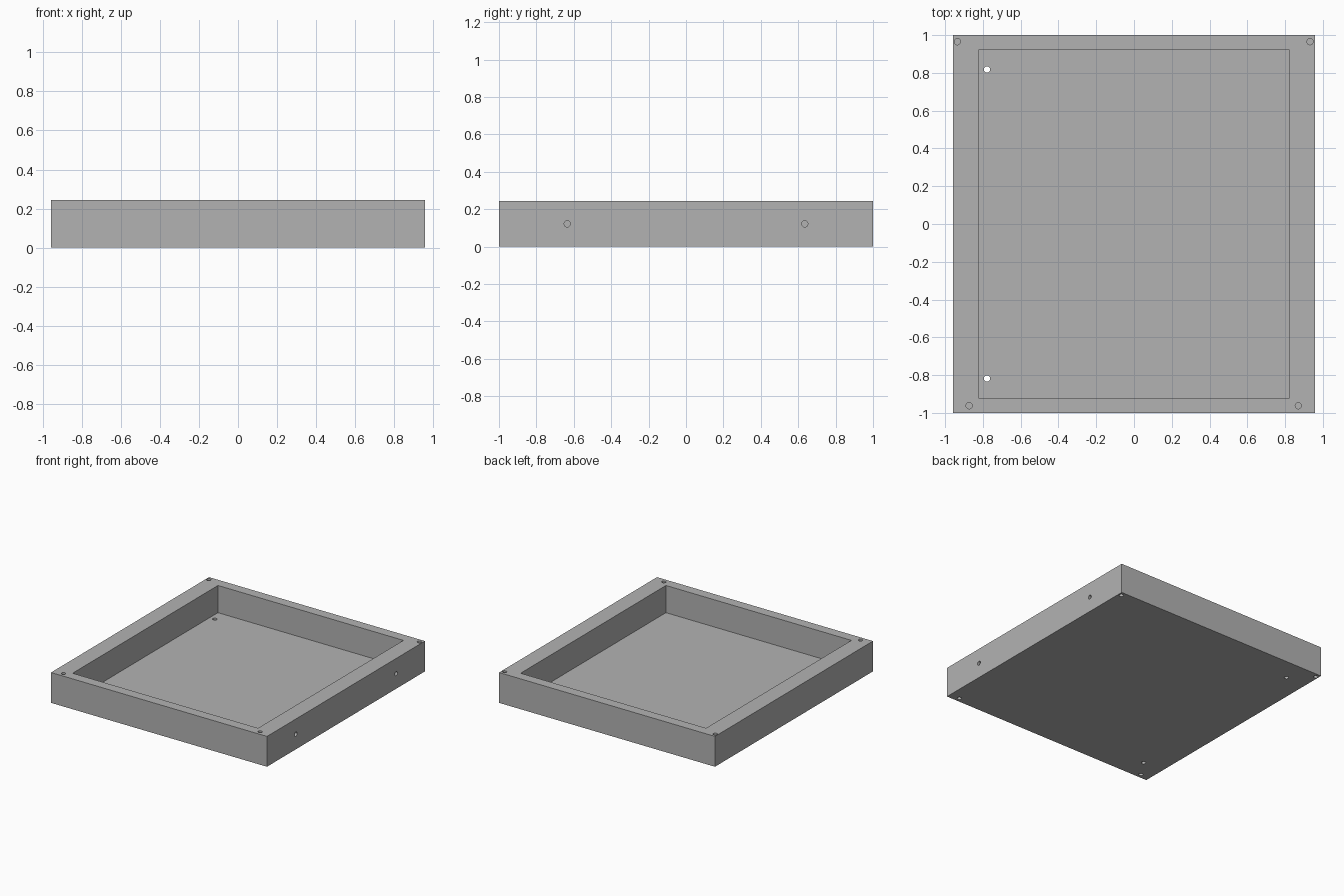
import bpy
import math
from mathutils import Matrix, Vector

if "Cube" in bpy.data.objects:
    bpy.data.objects.remove(bpy.data.objects["Cube"], do_unlink=True)

WIDTH, LENGTH, HEIGHT = 1.914, 2.0, 0.243
FLOOR = 0.025
HOLE_RADIUS = 0.0165
POCKET = 0.06

grey = bpy.data.materials.new("plain grey")
grey.use_nodes = True
colour = (0.45, 0.45, 0.45, 1)
grey.diffuse_color = colour
grey.node_tree.nodes["Principled BSDF"].inputs["Base Color"].default_value = colour


def box(name, size, bottom):
    bpy.ops.mesh.primitive_cube_add(size=1, location=(0, 0, bottom + size[2] / 2))
    obj = bpy.context.object
    obj.name = name
    obj.data.transform(Matrix.Diagonal((*size, 1)))
    obj.data.materials.append(grey)
    return obj


def cut(target, cutter):
    cutter.hide_render = True
    mod = target.modifiers.new(cutter.name, "BOOLEAN")
    mod.operation = "DIFFERENCE"
    mod.solver = "EXACT"
    mod.object = cutter
    bpy.context.view_layer.objects.active = target
    bpy.ops.object.modifier_apply(modifier=mod.name)
    bpy.data.objects.remove(cutter, do_unlink=True)


def drill(target, centre, depth, sideways=False):
    """Drill a round hole reaching depth to either side of centre."""
    bpy.ops.mesh.primitive_cylinder_add(
        vertices=32, radius=HOLE_RADIUS, depth=2 * depth, location=centre,
        rotation=(0, math.pi / 2 if sideways else 0, 0))
    bpy.context.object.data.materials.append(grey)
    cut(target, bpy.context.object)


# Open tray: solid block with a rectangular cavity
tray = box("tray", (WIDTH, LENGTH, HEIGHT), 0)
cut(tray, box("cavity", (1.644, 1.84, HEIGHT), FLOOR))

# Blind pockets in the rim and matching ones underneath
for x, y in ((-0.935, 0.965), (0.932, 0.965), (-0.873, -0.962), (0.87, -0.962)):
    for z in (0, HEIGHT):
        drill(tray, Vector((x, y, z)), POCKET)

for side in (-1, 1):
    # Through holes in the floor
    drill(tray, Vector((-0.778, 0.818 * side, 0)), 0.1)
    # Blind hinge holes in the side wall
    drill(tray, Vector((WIDTH / 2, 0.635 * side, HEIGHT / 2)), POCKET, True)

bpy.ops.object.select_all(action="DESELECT")
tray.select_set(True)
bpy.context.view_layer.objects.active = tray
bpy.ops.object.shade_smooth_by_angle(angle=math.radians(30))
